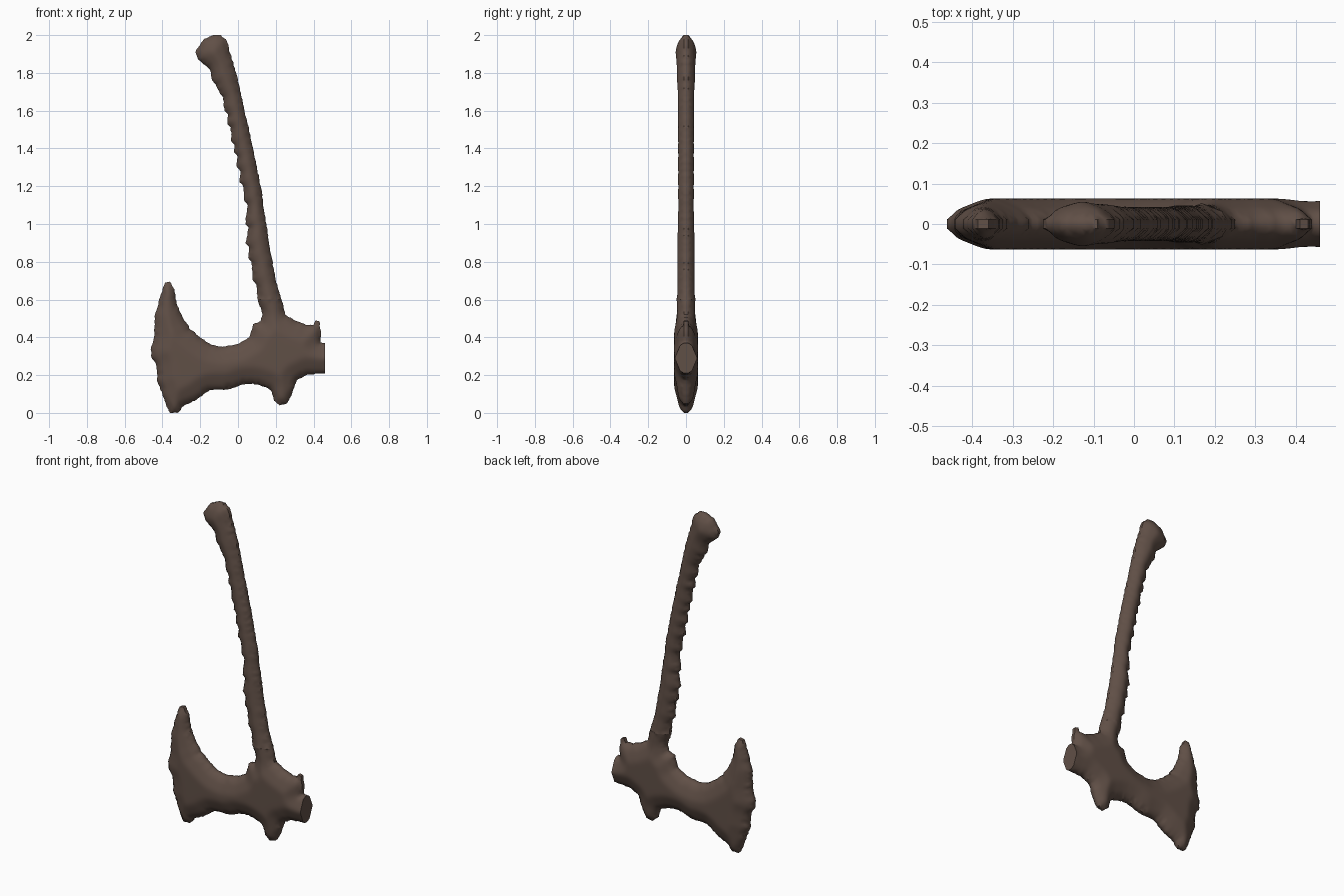
import bpy
import bmesh
import math
import random
from mathutils import Vector, kdtree
from mathutils.geometry import delaunay_2d_cdt

random.seed(4)
STEP = 0.012           # mesh spacing
MAX_DEPTH = 0.063      # half thickness of the heavy parts

cube = bpy.data.objects.get("Cube")
if cube:
    bpy.data.objects.remove(cube, do_unlink=True)

# One dark brown for the whole axe
brown = bpy.data.materials.new("dark_brown")
brown.use_nodes = True
colour = (0.118, 0.079, 0.062, 1.0)
brown.diffuse_color = colour
shader = brown.node_tree.nodes["Principled BSDF"]
shader.inputs["Base Color"].default_value = colour
shader.inputs["Roughness"].default_value = 0.8


def subdivide(start, end, jitter):
    """Points from start up to, but without, end, with a worn edge."""
    start, end = Vector(start), Vector(end)
    count = max(1, round((end - start).length / STEP))
    points = [start.lerp(end, i / count) for i in range(count)]
    for point in points[1:]:
        point += Vector((random.uniform(-jitter, jitter),
                         random.uniform(-jitter, jitter)))
    return points


def depth_at(distance):
    """Half thickness: a blunt rim, then a gentle slope to a flat face."""
    rim = 0.011 + 0.015 * min(1.0, math.sqrt(distance / STEP))
    return min(MAX_DEPTH, rim + 0.42 * distance)


def make_tree(points):
    tree = kdtree.KDTree(len(points))
    for index, point in enumerate(points):
        tree.insert(point.to_3d(), index)
    tree.balance()
    return tree


def swollen_part(name, strokes):
    """Swell a side outline; the gaps between strokes become flat cuts."""
    edge, outline = [], []
    for index, stroke in enumerate(strokes):
        worn = []
        for start, end in zip(stroke, stroke[1:]):
            worn += subdivide(start, end, 0.0025)
        worn.append(Vector(stroke[-1]))
        edge += worn
        following = strokes[(index + 1) % len(strokes)]
        outline += worn + subdivide(stroke[-1], following[0], 0)[1:]
    edge_tree, outline_tree = make_tree(edge), make_tree(outline)

    # Fill the outline with staggered inner points
    points = list(outline)
    low = Vector((min(p.x for p in outline), min(p.y for p in outline)))
    high = Vector((max(p.x for p in outline), max(p.y for p in outline)))
    for row in range(int((high.y - low.y) / STEP) + 1):
        for col in range(int((high.x - low.x) / STEP) + 1):
            point = low + Vector((col + row % 2 / 2, row)) * STEP
            if outline_tree.find(point.to_3d())[2] > 0.7 * STEP:
                points.append(point)
    total = len(outline)
    loop = [(i, (i + 1) % total) for i in range(total)]
    flat, _, faces, *_ = delaunay_2d_cdt(points, loop, [], 1, 1e-5)

    # Front half
    bm = bmesh.new()
    front = {}
    for index in sorted({i for face in faces for i in face}):
        point = flat[index]
        depth = depth_at(edge_tree.find(point.to_3d())[2])
        front[index] = bm.verts.new((point.x, -depth, point.y))
    for face in faces:
        bm.faces.new([front[i] for i in face])
    inner = [v for v in bm.verts if not v.is_boundary]
    for _ in range(4):
        bmesh.ops.smooth_vert(bm, verts=inner, factor=0.5, use_axis_y=True)

    # Back half and the rim between them
    rim = [e for e in bm.edges if e.is_boundary]
    back = {v: bm.verts.new((v.co.x, -v.co.y, v.co.z))
            for v in front.values()}
    for face in list(bm.faces):
        bm.faces.new([back[v] for v in reversed(face.verts)])
    for e in rim:
        a, b = e.verts
        bm.faces.new((a, b, back[b], back[a]))
    bmesh.ops.recalc_face_normals(bm, faces=bm.faces)

    mesh = bpy.data.meshes.new(name)
    bm.to_mesh(mesh)
    bm.free()
    mesh.materials.append(brown)
    part = bpy.data.objects.new(name, mesh)
    bpy.context.collection.objects.link(part)
    bpy.ops.object.select_all(action="DESELECT")
    part.select_set(True)
    bpy.context.view_layer.objects.active = part
    bpy.ops.object.shade_smooth_by_angle(angle=math.radians(50))
    return part


# Where the handle meets the head
JOIN_LEFT, JOIN_RIGHT = (.105, .6), (.23, .6)

# Head: collar, inner curve, horn, cutting edge, underside and lower lug
blade_side = [
    JOIN_LEFT, (.13, .52), (.12, .485), (.08, .47), (.06, .4), (0, .365),
    (-.08, .35), (-.14, .36), (-.2, .4), (-.25, .44), (-.29, .5),
    (-.325, .58), (-.335, .65), (-.36, .695), (-.385, .69), (-.41, .62),
    (-.44, .52), (-.445, .4), (-.46, .35), (-.46, .3), (-.435, .26),
    (-.425, .16), (-.4, .1), (-.38, .04), (-.36, 0), (-.32, 0),
    (-.29, .035), (-.22, .07), (-.15, .12), (-.05, .125), (.02, .15),
    (.08, .155), (.15, .135), (.18, .11), (.19, .065), (.22, .04),
    (.26, .05), (.285, .1), (.31, .17), (.36, .2), (.46, .21)]
# Head: notch, spur and shoulder behind the handle
poll_side = [
    (.46, .37), (.435, .375), (.44, .43), (.43, .485), (.41, .49),
    (.4, .465), (.36, .465), (.3, .49), (.25, .52), JOIN_RIGHT]
swollen_part("axe_head", [blade_side, poll_side])

# Handle: smooth back, knob and bumpy grip
handle_back = [
    JOIN_RIGHT, (.2, .7), (.165, .9), (.15, 1), (.12, 1.2), (.08, 1.4),
    (.035, 1.6), (-.01, 1.8), (-.04, 1.9), (-.06, 1.97), (-.09, 2)]
knob = [(-.13, 2), (-.18, 1.98), (-.225, 1.91), (-.21, 1.87), (-.15, 1.82)]
grip = [
    (-.13, 1.76), (-.09, 1.69), (-.065, 1.6), (-.05, 1.53), (-.03, 1.44),
    (-.015, 1.38), (0, 1.3), (.015, 1.22), (.04, 1.12), (.045, 1),
    (.045, .9), (.06, .82), (.085, .7)]
bumps = []
for x, z in grip:
    bumps += [(x - .006, z), (x + .012, z - .02)]
swollen_part("handle", [handle_back + knob + bumps + [JOIN_LEFT]])
